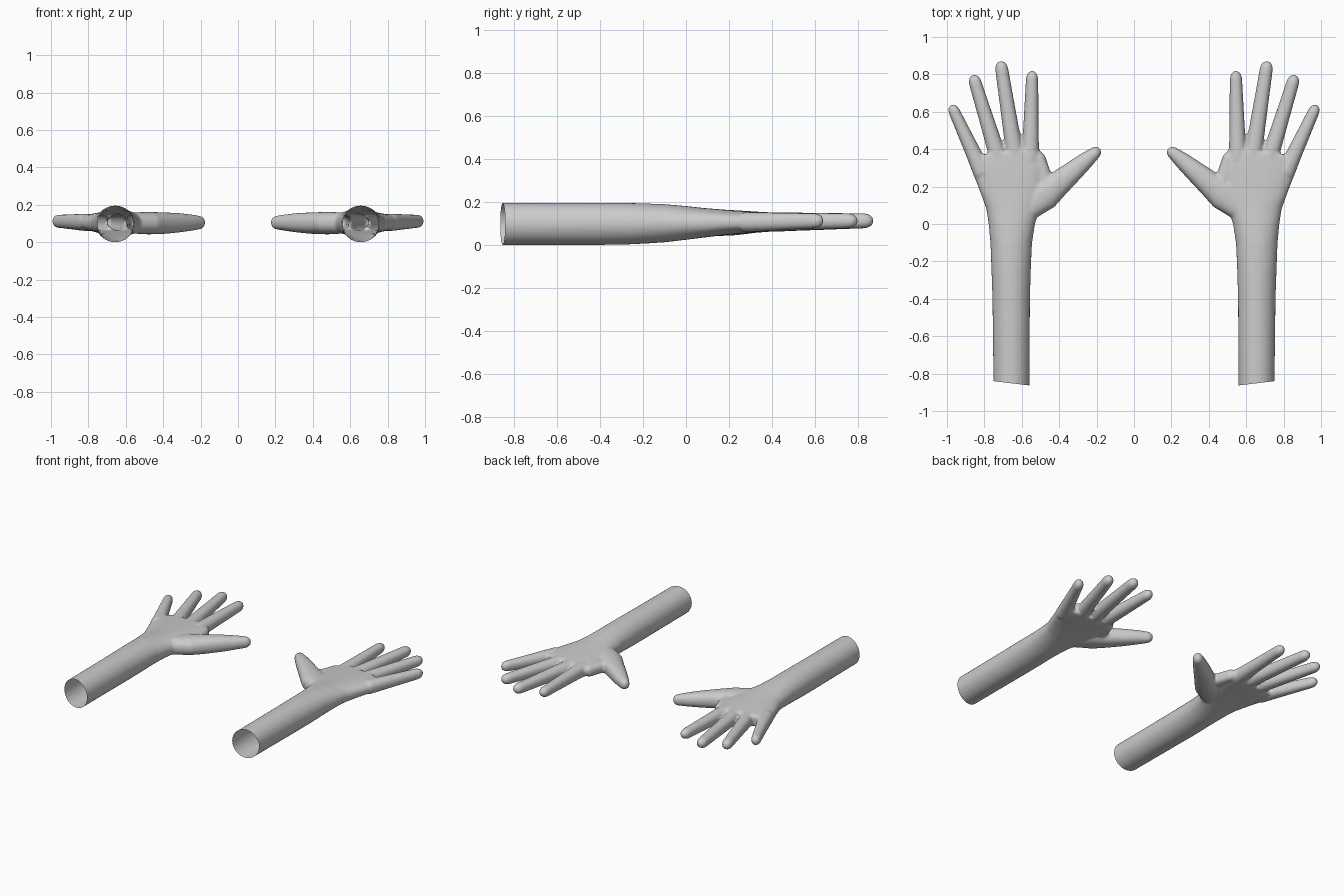
import bpy, bmesh, math
from mathutils import Vector

if "Cube" in bpy.data.objects:
    bpy.data.objects.remove(bpy.data.objects["Cube"])


def loft(bm, rings, dome=0.0, n=32):
    """Closed tube through rings (x, y, z, half_width, half_height, power); dome = rounded tip length."""
    rings = [tuple(r) for r in rings]
    if dome:
        a, b = rings[-2], rings[-1]
        d = Vector((b[0] - a[0], b[1] - a[1], b[2] - a[2])).normalized()
        for t in (25, 45, 65, 82):
            s, c = math.sin(math.radians(t)), math.cos(math.radians(t))
            p = Vector(b[:3]) + d * dome * s
            rings.append((*p, b[3] * c, b[4] * c, b[5]))
    loops = []
    for i, (x, y, z, hw, hh, p) in enumerate(rings):
        a, b = rings[max(i - 1, 0)], rings[min(i + 1, len(rings) - 1)]
        d = Vector((b[0] - a[0], b[1] - a[1], 0)).normalized()
        side = Vector((d.y, -d.x, 0))
        loop = []
        for k in range(n):
            t = 2 * math.pi * k / n
            c, s = math.cos(t), math.sin(t)
            u = math.copysign(abs(c) ** (2 / p), c) * hw
            v = math.copysign(abs(s) ** (2 / p), s) * hh
            loop.append(bm.verts.new(Vector((x, y, z)) + side * u + Vector((0, 0, v))))
        loops.append(loop)
    for l0, l1 in zip(loops, loops[1:]):
        for k in range(n):
            j = (k + 1) % n
            bm.faces.new((l0[k], l0[j], l1[j], l1[k]))
    bm.faces.new(loops[0][::-1])
    bm.faces.new(loops[-1])


bm = bmesh.new()

# forearm, wrist and palm: y, x inner, x outer, z low, z high, squareness
sections = [
    (-0.95, .560, .750, .000, .196, 2), (-0.40, .556, .757, .000, .196, 2),
    (-0.25, .552, .762, .003, .195, 2), (-0.10, .545, .768, .012, .190, 2),
    (0.00, .530, .778, .024, .181, 2.1), (0.08, .508, .790, .034, .172, 2.3),
    (0.18, .480, .822, .046, .164, 2.6), (0.28, .470, .855, .054, .158, 2.8),
    (0.34, .482, .872, .058, .154, 2.8), (0.385, .515, .850, .064, .150, 2.8),
]
loft(bm, [((a + b) / 2, y, (lo + hi) / 2, (b - a) / 2, (hi - lo) / 2, p)
          for y, a, b, lo, hi, p in sections])

# fingers: base point, tip point, base half width, tip half width
fingers = [
    ((.555, .34), (.544, .82), .049, .033),   # index
    ((.632, .34), (.714, .872), .049, .035),  # middle
    ((.715, .32), (.862, .798), .049, .034),  # ring
    ((.808, .27), (.978, .638), .050, .031),  # little
]
for base, tip, w0, w1 in fingers:
    d = Vector(tip) - Vector(base)
    end = Vector(tip) - d.normalized() * .045
    rings = []
    for f in (0, .25, .5, .75, 1):
        q = Vector(base).lerp(end, f)
        w = w0 + (w1 - w0) * f ** .8
        rings.append((q.x, q.y, .106 + .006 * f, w, .047 - .012 * f, 2.2))
    loft(bm, rings, dome=.045)

# thumb
loft(bm, [(.575, .07, .103, .060, .056, 2.2), (.480, .155, .102, .084, .060, 2.3),
          (.405, .215, .102, .068, .058, 2.3), (.320, .287, .104, .055, .052, 2.3),
          (.255, .342, .105, .044, .044, 2.2), (.215, .375, .105, .034, .038, 2.2)],
     dome=.044)

# web between thumb and index
loft(bm, [(.47, .20, .105, .045, .042, 2.3), (.485, .27, .105, .04, .04, 2.3),
          (.51, .36, .105, .035, .038, 2.3)], n=20)

mesh = bpy.data.meshes.new("hand_blocks")
bm.to_mesh(mesh)
bm.free()
source = bpy.data.objects.new("hand_blocks", mesh)
bpy.context.collection.objects.link(source)

# fuse everything into one soft skin
rm = source.modifiers.new("fuse", 'REMESH')
rm.mode = 'VOXEL'
rm.voxel_size = 0.008
sm = source.modifiers.new("soften", 'SMOOTH')
sm.factor = 0.5
sm.iterations = 6
deps = bpy.context.evaluated_depsgraph_get()
skin = bpy.data.meshes.new_from_object(source.evaluated_get(deps))
bpy.data.objects.remove(source)

# right and left arms, each with an open slanted end
for name, sign in (("right_hand_and_arm", 1), ("left_hand_and_arm", -1)):
    bm = bmesh.new()
    bm.from_mesh(skin)
    bmesh.ops.bisect_plane(bm, geom=bm.verts[:] + bm.edges[:] + bm.faces[:],
                           plane_co=(.56, -.863, 0), plane_no=(.12, -1, 0),
                           clear_outer=True)
    if sign < 0:
        bmesh.ops.scale(bm, vec=(-1, 1, 1), verts=bm.verts[:])
        bmesh.ops.reverse_faces(bm, faces=bm.faces[:])
    me = bpy.data.meshes.new(name)
    bm.to_mesh(me)
    bm.free()
    me.shade_smooth()
    ob = bpy.data.objects.new(name, me)
    bpy.context.collection.objects.link(ob)
